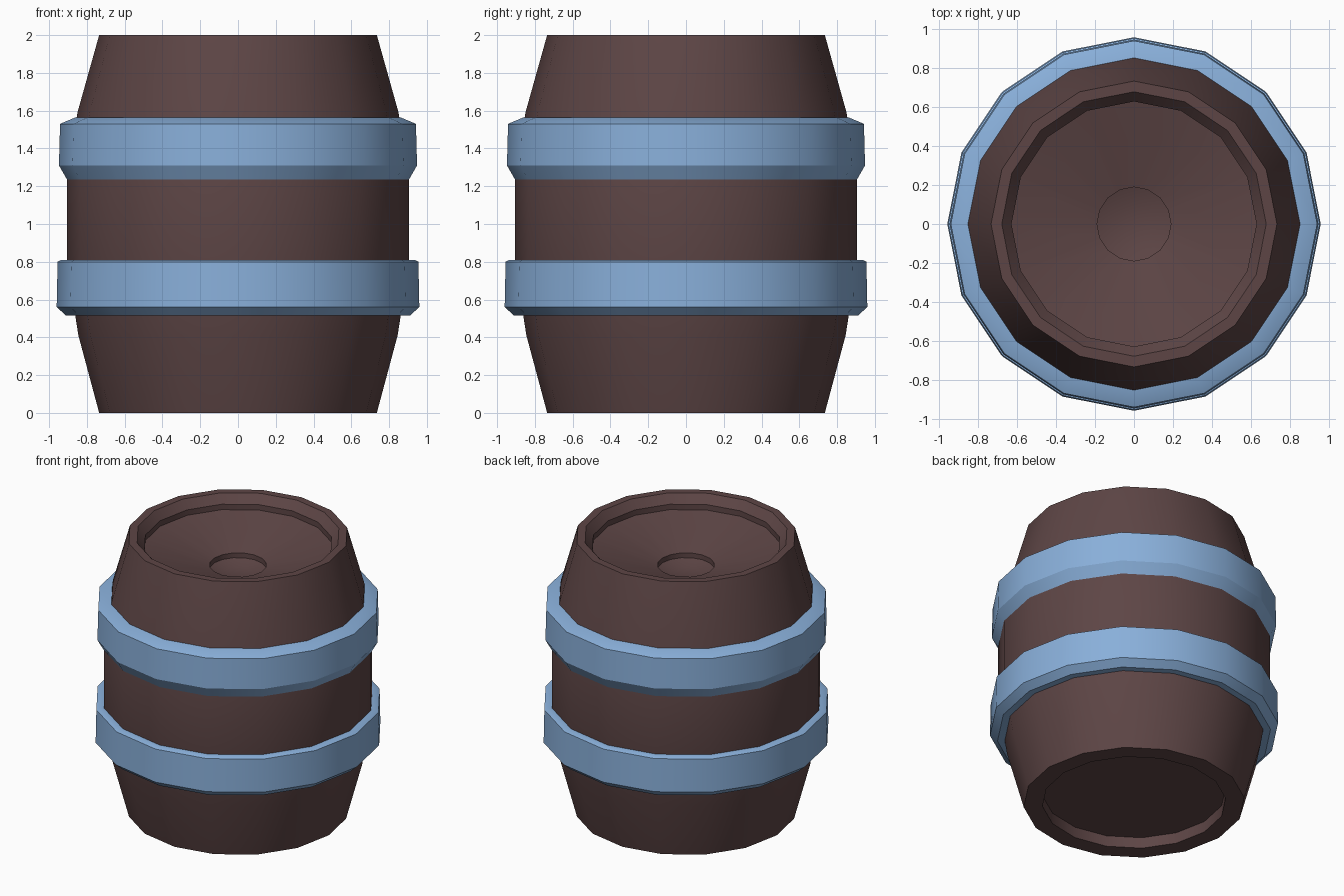
import bpy
import bmesh
import math

if "Cube" in bpy.data.objects:
    bpy.data.objects.remove(bpy.data.objects["Cube"])

SIDES = 16


def material(name, rgb):
    m = bpy.data.materials.new(name)
    m.diffuse_color = (*rgb, 1)
    m.use_nodes = True
    m.node_tree.nodes["Principled BSDF"].inputs["Base Color"].default_value = m.diffuse_color
    return m


def lathe(name, profile, mat, closed=False):
    """Revolve an (r, z) profile around z; r = 0 ends become a pole."""
    bm = bmesh.new()
    rings = []
    for r, z in profile:
        if r == 0:
            rings.append([bm.verts.new((0, 0, z))] * SIDES)
        else:
            rings.append([bm.verts.new((r * math.cos(2 * math.pi * i / SIDES),
                                        r * math.sin(2 * math.pi * i / SIDES), z))
                          for i in range(SIDES)])
    pairs = list(zip(rings, rings[1:]))
    if closed:
        pairs.append((rings[-1], rings[0]))
    for a, b in pairs:
        for i in range(SIDES):
            j = (i + 1) % SIDES
            corners = list(dict.fromkeys((a[i], a[j], b[j], b[i])))
            bm.faces.new(corners)
    bmesh.ops.recalc_face_normals(bm, faces=bm.faces)
    mesh = bpy.data.meshes.new(name)
    bm.to_mesh(mesh)
    bm.free()
    obj = bpy.data.objects.new(name, mesh)
    bpy.context.collection.objects.link(obj)
    mesh.materials.append(mat)
    bpy.ops.object.select_all(action='DESELECT')
    obj.select_set(True)
    bpy.context.view_layer.objects.active = obj
    bpy.ops.object.shade_smooth_by_angle(angle=math.radians(30))
    return obj


wood = material("dark_wood", (0.11, 0.06, 0.06))
steel = material("blue_hoop", (0.25, 0.43, 0.70))

# Barrel: recessed base, bulging side, rim, dished lid with a central hollow
lathe("barrel_body", [
    (0, 0.08), (0.61, 0.08), (0.61, 0), (0.735, 0),
    (0.845, 0.41), (0.905, 0.79), (0.905, 1.25), (0.85, 1.59), (0.735, 2.0),
    (0.68, 2.0), (0.63, 1.94), (0.63, 1.90),
    (0.19, 1.785), (0.19, 1.75), (0.10, 1.72), (0, 1.72)], wood)

# Hoops: bevelled bands wrapped around the body
lathe("lower_hoop", [
    (0.85, 0.515), (0.91, 0.515), (0.96, 0.56), (0.955, 0.80),
    (0.935, 0.81), (0.89, 0.81)], steel, closed=True)
lathe("upper_hoop", [
    (0.88, 1.235), (0.905, 1.235), (0.948, 1.31), (0.942, 1.53),
    (0.86, 1.565), (0.84, 1.565)], steel, closed=True)
